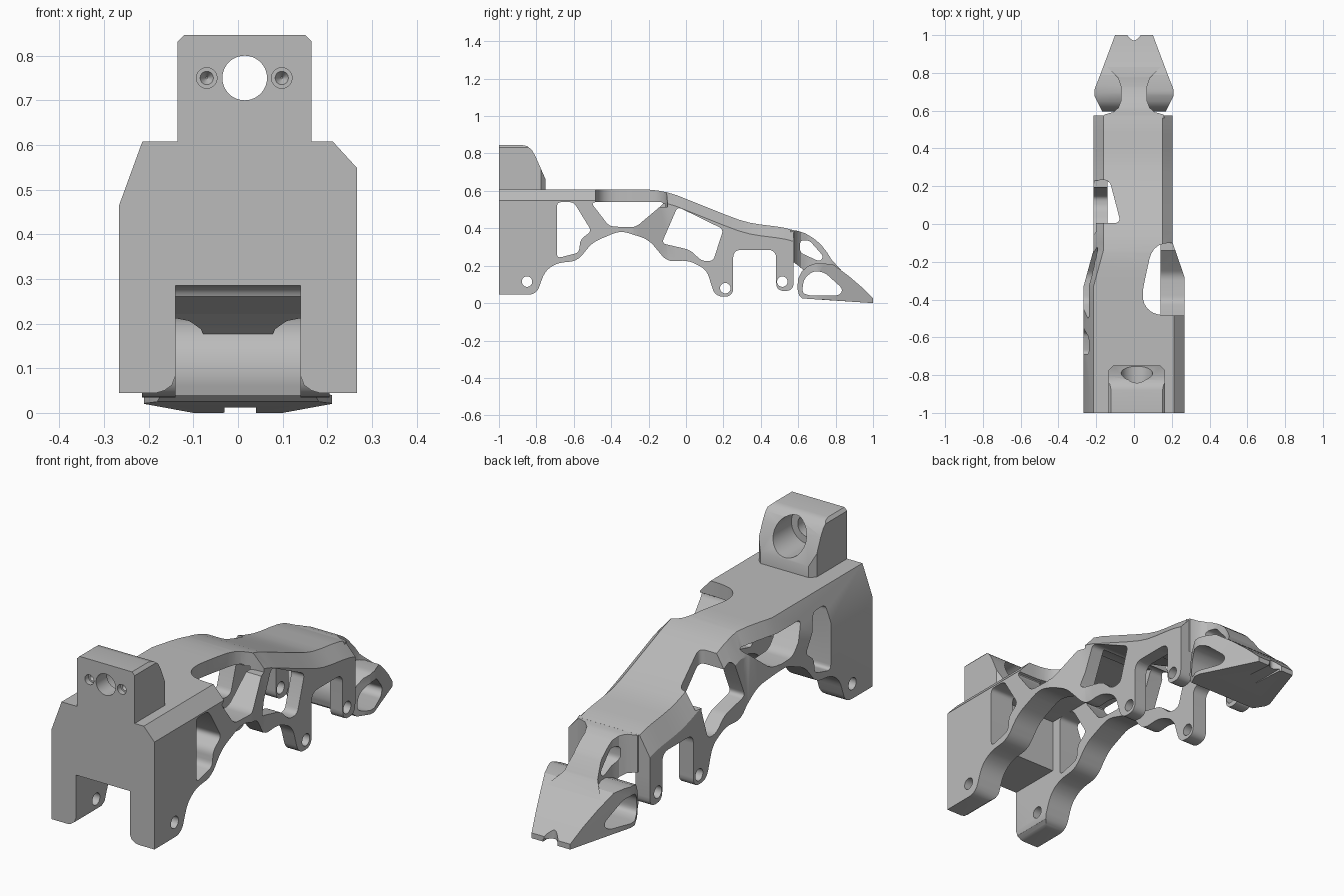
import bpy, bmesh
from mathutils import Vector

cube = bpy.data.objects.get("Cube")
if cube:
    bpy.data.objects.remove(cube, do_unlink=True)

metal = bpy.data.materials.new("satin grey")
metal.use_nodes = True
GREY = (0.5, 0.5, 0.5, 1)
metal.diffuse_color = GREY
metal.node_tree.nodes["Principled BSDF"].inputs["Base Color"].default_value = GREY


def loft(name, rings):
    """Skin a list of equal-length rings of 3D points and cap the ends."""
    bm = bmesh.new()
    vs = [[bm.verts.new(p) for p in ring] for ring in rings]
    n = len(vs[0])
    for a, b in zip(vs, vs[1:]):
        for i in range(n):
            j = (i + 1) % n
            bm.faces.new((a[i], a[j], b[j], b[i]))
    bm.faces.new(vs[0])
    bm.faces.new(vs[-1])
    bmesh.ops.recalc_face_normals(bm, faces=bm.faces)
    me = bpy.data.meshes.new(name)
    bm.to_mesh(me)
    bm.free()
    me.materials.append(metal)
    ob = bpy.data.objects.new(name, me)
    bpy.context.collection.objects.link(ob)
    return ob


def rounded(pts, r, steps=5):
    """Round every corner of a 2D outline."""
    out = []
    for i, p in enumerate(pts):
        p, a, b = (Vector(q) for q in (p, pts[i - 1], pts[(i + 1) % len(pts)]))
        s = p + (a - p).normalized() * min(r, (a - p).length * 0.45)
        e = p + (b - p).normalized() * min(r, (b - p).length * 0.45)
        for k in range(steps + 1):
            t = k / steps
            out.append(tuple(s * (1 - t) ** 2 + p * 2 * t * (1 - t) + e * t * t))
    return out


def prism(name, pts, axis, lo, hi):
    """Extrude a 2D outline along an axis: x uses (y, z), y uses (x, z), z uses (x, y)."""
    def at(p, h):
        q = list(p)
        q.insert("xyz".index(axis), h)
        return q
    return loft(name, [[at(p, h) for p in pts] for h in (lo, hi)])


def drill(axis, centre, r, lo, hi, r2=None):
    bpy.ops.mesh.primitive_cone_add(vertices=40, radius1=r, radius2=r if r2 is None else r2, depth=hi - lo)
    ob = bpy.context.object
    c = list(centre)
    c.insert("xyz".index(axis), (lo + hi) / 2)
    ob.location = c
    ob.rotation_euler = (0, 1.5707963, 0) if axis == "x" else (-1.5707963, 0, 0)
    ob.data.materials.append(metal)
    return ob


def combine(ob, tool, op="DIFFERENCE"):
    mod = ob.modifiers.new("cut", "BOOLEAN")
    mod.operation, mod.solver, mod.object = op, "EXACT", tool
    bpy.context.view_layer.objects.active = ob
    bpy.ops.object.modifier_apply(modifier=mod.name)
    bpy.data.objects.remove(tool, do_unlink=True)


def interp(table, y):
    if y <= table[0][0]:
        return table[0][1]
    for (a, u), (b, v) in zip(table, table[1:]):
        if y <= b:
            return u + (v - u) * (y - a) / (b - a)
    return table[-1][1]


# Spine curve and half widths along the length
TOP = [(-.25, .608), (-.2, .607), (-.15, .602), (-.1, .592), (-.05, .577), (0, .557), (.1, .517), (.2, .477),
       (.28, .447), (.34, .43), (.4, .42), (.48, .41), (.53, .402), (.575, .39)]
LEFT = [(-.28, .267), (-.1, .205)]
RIGHT = [(-.33, .267), (-.14, .215)]
DROP = [(-.28, .145), (-.1, .09)]
CEIL = [(-.2, .54), (-.1, .528), (0, .49), (.2, .4), (.3, .335), (.4, .3), (.48, .26), (.575, .22)]
stations = sorted({-1, -.33, -.28, -.14} | {y for y, z in TOP})


def hull_ring(y):
    t, l, r = interp(TOP, y), interp(LEFT, y), interp(RIGHT, y)
    return [(-r, y, -.1), (-r, y, t - interp(DROP, y)), (.053 - r, y, t),
            (l - .055, y, t), (l, y, t - .06), (l, y, -.1)]


body = loft("main_frame", [hull_ring(y) for y in stations])

# Scalloped lower edge with the two hook legs
lower = [(-1.2, .045), (-.8, .045), (-.755, .17), (-.69, .215), (-.58, .225), (-.5, .325), (-.35, .388),
         (-.2, .34), (-.1, .22), (.01, .23), (.11, .18), (.155, .035), (.252, .035), (.252, .285),
         (.482, .285), (.482, .065), (.575, .065), (.575, .25), (.575, .9), (-1.2, .9)]
combine(body, prism("side_outline", rounded(lower, .045), "x", -.5, .5), "INTERSECT")

# Channel beneath the spine and its mouth in the end block
chan = [-.74] + [y for y, z in CEIL] + [.7]
combine(body, loft("channel", [[(-.14, y, -.2), (-.14, y, interp(CEIL, y)), (.14, y, interp(CEIL, y)),
                                (.14, y, -.2)] for y in chan]))
half = [(.185, -.1), (.185, .044), (.165, .05), (.148, .062), (.14, .083), (.14, .285)]
combine(body, prism("mouth", half + [(-x, z) for x, z in reversed(half)], "y", -1.1, -.73))

# Truss windows in both side walls
for win, r in (([(-.69, .54), (-.6, .54), (-.505, .385), (-.565, .34), (-.572, .27), (-.69, .24)], .025),
               ([(-.51, .54), (-.11, .54), (-.27, .405), (-.41, .41)], .03),
               ([(-.045, .515), (.2, .395), (.145, .225), (.085, .225), (.02, .285), (-.13, .32)], .025)):
    combine(body, prism("window", rounded(win, r), "x", -.5, .5))

# Openings breaking through the top, one on each side
combine(body, prism("left_opening", rounded([(.4, -.485), (.1, -.485), (.035, -.4), (.1, -.1), (.4, -.1)], .09),
                    "z", .515, .8))
combine(body, prism("right_opening", rounded([(-.4, .005), (-.07, .005), (-.13, .235), (-.21, .23), (-.4, .2)], .035),
                    "z", .385, .8))

# Pin holes through the walls
for c in ((-.85, .115), (.21, .08), (.515, .115)):
    combine(body, drill("x", c, .028, -.5, .5))

# Upright lug with its bore, counterbore and two screw recesses
lug = prism("upright_lug", [(-1, .59), (-1, .846), (-.88, .846), (-.85, .84), (-.825, .82), (-.805, .785),
                            (-.75, .66), (-.75, .59)], "x", -.135, .165)
combine(lug, prism("lug_outline", [(-.135, .5), (.165, .5), (.165, .832), (.151, .846), (-.121, .846),
                                   (-.135, .832)], "y", -1.2, -.5), "INTERSECT")
combine(lug, prism("lug_plan", [(-.135, -1.1), (.165, -1.1), (.165, -.775), (.14, -.75), (-.11, -.75),
                                (-.135, -.775)], "z", .5, .9), "INTERSECT")
combine(lug, drill("y", (.015, .75), .05, -1.1, -.6))
combine(lug, drill("y", (.015, .75), .083, -.92, -.6))
for x in (-.07, .098):
    combine(lug, drill("y", (x, .75), .023, -1.03, -.975))
    combine(lug, drill("y", (x, .75), .018, -.98, -.955, 0.002))

# Toe: a hollow wedge, tapered in plan
toe = prism("toe_wedge", [(.622, .025), (.605, .04), (.595, .08), (.6, .13), (.62, .17), (.65, .197), (.69, .212),
                          (.74, .212), (.79, .205), (.87, .145), (.94, .085), (1, .025), (1, 0)], "x", -.3, .3)
half = [(.17, .55), (.17, .6), (.21, .68), (.21, .71), (.175, .8), (.1, 1.0)]
combine(toe, prism("toe_plan", half + [(-x, y) for x, y in reversed(half)], "z", -.1, .5), "INTERSECT")
combine(toe, prism("toe_hole", rounded([(.62, .055), (.63, .13), (.68, .172), (.74, .165), (.84, .075), (.82, .04),
                                        (.66, .04)], .03), "x", -.4, .4))
combine(toe, prism("toe_notch", rounded([(-.04, 1.05), (-.04, 1.0), (0, .965), (.04, 1.0), (.04, 1.05)], .02),
                   "z", -.1, .3))
combine(toe, prism("sole_groove", [(-.03, -.1), (-.03, .012), (.04, .012), (.04, -.1)], "y", .5, 1.1))
for s in (-1, 1):
    combine(toe, prism("sole_bevel", [(s * .1, -.02), (s * .1, 0), (s * .22, .022), (s * .22, -.02)], "y", .5, 1.1))

# Neck: pierced arch joining the frame to the toe, flared at both ends
neck = prism("neck", [(.56, .23), (.56, .392), (.6, .386), (.64, .372), (.68, .348), (.72, .315), (.755, .27),
                      (.78, .23), (.83, .176), (.76, .19), (.7, .185), (.63, .175), (.6, .2)], "x", -.3, .3)
half = [(.165, .55), (.155, .58), (.11, .592), (.083, .615), (.07, .65), (.07, .73), (.085, .775), (.12, .81),
        (.16, .85)]
combine(neck, prism("neck_plan", half + [(-x, y) for x, y in reversed(half)], "z", 0, .6), "INTERSECT")
combine(neck, prism("neck_hole", rounded([(.61, .335), (.66, .335), (.735, .25), (.715, .222), (.61, .27)], .02),
                    "x", -.4, .4))

# Smooth curved walls while keeping machined edges crisp
for ob in (body, lug, toe, neck):
    bpy.ops.object.select_all(action="DESELECT")
    ob.select_set(True)
    bpy.context.view_layer.objects.active = ob
    bpy.ops.object.shade_smooth_by_angle(angle=0.5)
